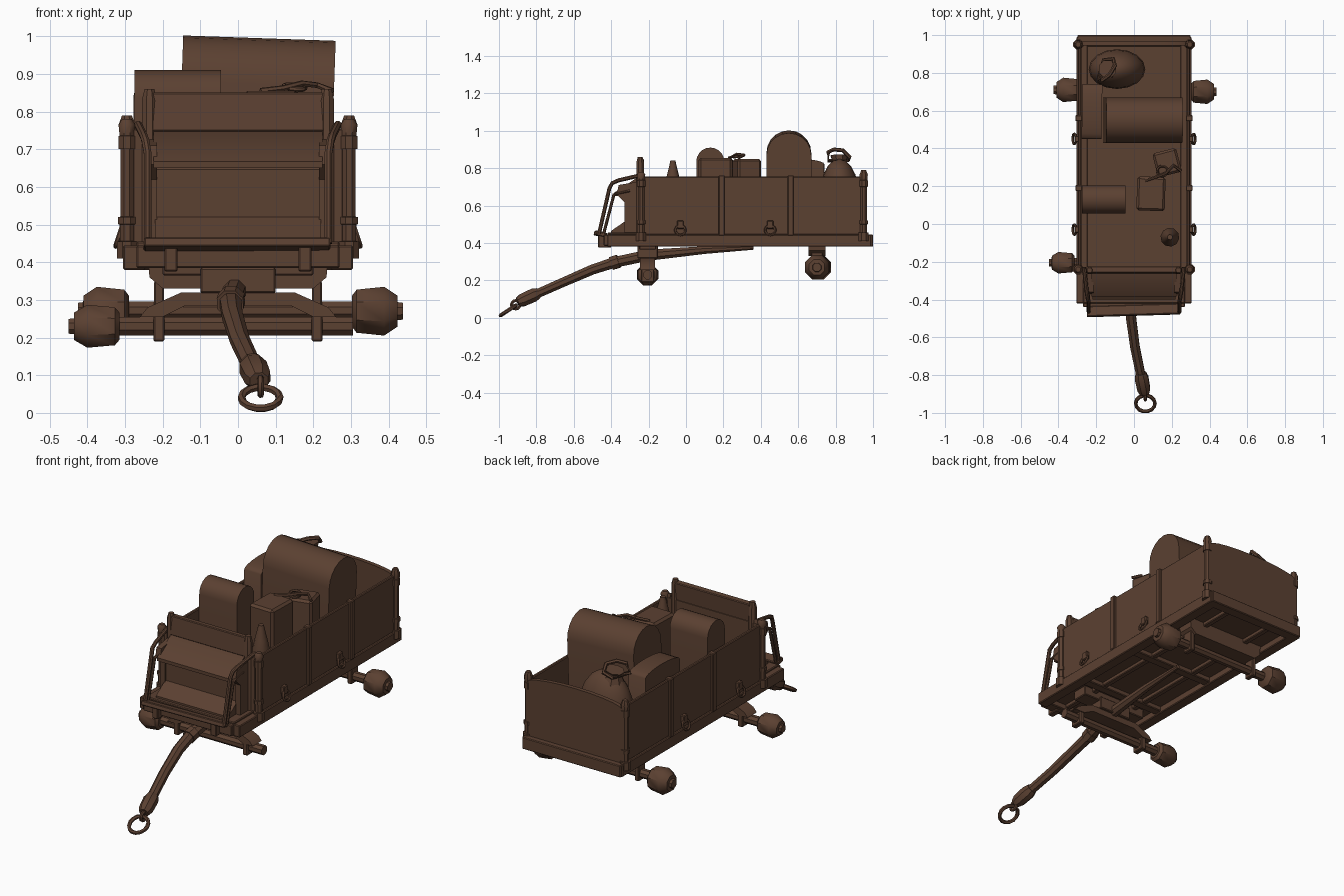
import bpy, bmesh, math
from mathutils import Vector, Matrix, Euler

if "Cube" in bpy.data.objects:
    bpy.data.objects.remove(bpy.data.objects["Cube"])

brown = bpy.data.materials.new("dark brown wood")
brown.diffuse_color = (0.105, 0.052, 0.031, 1)
brown.use_nodes = True
brown.node_tree.nodes["Principled BSDF"].inputs["Base Color"].default_value = brown.diffuse_color


def finish(name, bm, smooth=False):
    bmesh.ops.recalc_face_normals(bm, faces=bm.faces)
    me = bpy.data.meshes.new(name)
    bm.to_mesh(me)
    bm.free()
    me.materials.append(brown)
    ob = bpy.data.objects.new(name, me)
    bpy.context.collection.objects.link(ob)
    if smooth:
        bpy.ops.object.select_all(action='DESELECT')
        bpy.context.view_layer.objects.active = ob
        ob.select_set(True)
        bpy.ops.object.shade_smooth_by_angle(angle=math.radians(40))
    return ob


def box(name, x, y, z, rot=(0, 0, 0), bevel=0.004):
    """Box from min/max ranges, turned about its own centre."""
    bm = bmesh.new()
    c = [(a + b) / 2 for a, b in (x, y, z)]
    s = [b - a for a, b in (x, y, z)]
    m = Matrix.Translation(c) @ Euler(rot).to_matrix().to_4x4() @ Matrix.Diagonal((*s, 1))
    bmesh.ops.create_cube(bm, size=1, matrix=m)
    if bevel:
        bmesh.ops.bevel(bm, geom=bm.edges[:], offset=bevel, segments=1, affect='EDGES')
    return finish(name, bm)


def sweep(name, pts, radii, sides=8, closed=False):
    """Tube along points; one radius or one per point."""
    pts = [Vector(p) for p in pts]
    n = len(pts)
    if not isinstance(radii, (list, tuple)):
        radii = [radii] * n
    bm = bmesh.new()
    rings, u = [], None
    for i, p in enumerate(pts):
        a = pts[(i - 1) % n] if closed or i else p
        b = pts[(i + 1) % n] if closed or i < n - 1 else p
        t = (b - a).normalized()
        if u is None:
            u = t.orthogonal()
        u = (u - t * u.dot(t)).normalized()
        v = t.cross(u)
        rings.append([bm.verts.new(p + radii[i] * (math.cos(k) * u + math.sin(k) * v))
                      for k in [2 * math.pi * (j + .5) / sides for j in range(sides)]])
    for i in range(n if closed else n - 1):
        r, s = rings[i], rings[(i + 1) % n]
        for j in range(sides):
            k = (j + 1) % sides
            bm.faces.new((r[j], r[k], s[k], s[j]))
    if not closed:
        bm.faces.new(rings[0])
        bm.faces.new(rings[-1])
    return finish(name, bm, True)


def ring(name, centre, radius, thick, rot):
    e = Euler(rot).to_matrix()
    pts = [Vector(centre) + e @ Vector((radius * math.cos(a), radius * math.sin(a), 0))
           for a in [2 * math.pi * i / 14 for i in range(14)]]
    return sweep(name, pts, thick, 6, True)


def prism(name, profile, axis, lo, hi, rot=(0, 0, 0)):
    """Extrude a 2D profile along x (profile y,z) or y (profile x,z)."""
    bm = bmesh.new()
    place = (lambda a, b, d: (d, a, b)) if axis == 'x' else (lambda a, b, d: (a, d, b))
    f = bm.faces.new([bm.verts.new(place(a, b, lo)) for a, b in profile])
    ext = bmesh.ops.extrude_face_region(bm, geom=[f])
    new = [v for v in ext['geom'] if isinstance(v, bmesh.types.BMVert)]
    bmesh.ops.translate(bm, vec=place(0, 0, hi - lo), verts=new)
    c = sum((v.co for v in bm.verts), Vector()) / len(bm.verts)
    bmesh.ops.rotate(bm, cent=c, matrix=Euler(rot).to_matrix(), verts=bm.verts)
    return finish(name, bm, True)


def arched(name, x, y, z, rise, rot=(0, 0, 0)):
    """Bundle with a rounded top running along x."""
    c, w = sum(y) / 2, (y[1] - y[0]) / 2
    top = [(c + w * math.cos(a), z[1] - rise + rise * math.sin(a))
           for a in [math.pi * i / 10 for i in range(11)]]
    return prism(name, [(y[0], z[0]), (y[1], z[0])] + top, 'x', *x, rot)


# bed: floor, sills and cross rails
box("floor", (-.29, .29), (-.40, .97), (.415, .44))
box("rear_sill", (-.30, .30), (.94, 1.0), (.38, .445))
box("front_sill", (-.27, .27), (-.44, -.38), (.385, .445))
for i, y in enumerate((-.1, .3)):
    box(f"cross_rail_{i}", (-.26, .26), (y - .025, y + .025), (.39, .42))
for s, side in ((-1, "left"), (1, "right")):
    xs = lambda a, b: tuple(sorted((s * a, s * b)))
    box(f"{side}_sill", xs(.245, .305), (-.42, .99), (.38, .445))
    box(f"{side}_inner_rail", xs(.12, .15), (-.38, .95), (.395, .42))
    # side wall with straps, posts and hanging rings
    box(f"{side}_wall", xs(.278, .296), (-.24, .94), (.445, .755))
    for i, y in enumerate((.19, .56)):
        box(f"{side}_strap_{i}", xs(.275, .31), (y - .016, y + .016), (.44, .762))
    for i, (y, top) in enumerate(((-.24, .78), (.95, .79))):
        sweep(f"{side}_post_{i}", [(s * .295, y, z) for z in
              (.41, .455, .456, .50, .501, .52, .521, .70, .701, .735, .736, .765, top)],
              [.029, .029, .02, .02, .025, .025, .019, .019, .024, .024, .021, .024, .014])
    for i, y in enumerate((-.03, .45)):
        ring(f"{side}_tie_ring_{i}", (s * .316, y, .468), .027, .007, (0, s * 1.25, 0))
        box(f"{side}_ring_plate_{i}", xs(.29, .315), (y - .017, y + .017), (.475, .52))
    # seat rail, bent back to the front post
    sweep(f"{side}_seat_rail", [(s * .24, -.465, .45), (s * .24, -.41, .69), (s * .245, -.395, .72),
                                (s * .25, -.36, .735), (s * .265, -.23, .765)], .011)
    sweep(f"{side}_seat_strut", [(s * .24, -.44, .45), (s * .24, -.385, .66), (s * .24, -.30, .68)], .009)
    sweep(f"{side}_back_post", [(s * .235, -.245, .45), (s * .235, -.245, .83), (s * .235, -.245, .86)],
          [.022, .022, .014])
    prism(f"{side}_seat_side", [(-.33, .45), (-.24, .45), (-.24, .73), (-.36, .71), (-.37, .66), (-.33, .62)],
          'x', *xs(.215, .245))
    box(f"{side}_footboard_bracket", xs(.16, .195), (-.47, -.40), (.375, .445))

# tailgate with gently arched top
gate = [(.29 * math.cos(a), .74 + .04 * math.sin(a)) for a in [math.pi * i / 10 for i in range(11)]]
prism("tailgate", [(-.29, .44), (.29, .44)] + gate, 'y', .945, .968)

# front seat
box("front_wall", (-.28, .28), (-.25, -.23), (.44, .755))
box("backrest", (-.23, .23), (-.262, -.228), (.745, .85), (-.08, 0, 0))
prism("seat_board", [(-.385, .65), (-.385, .668), (-.26, .75), (-.24, .75), (-.24, .65)], 'x', -.225, .225)
box("kick_panel", (-.22, .22), (-.32, -.24), (.445, .65))
prism("step", [(-.40, .445), (-.40, .465), (-.32, .52), (-.31, .445)], 'x', -.22, .22)
box("footboard", (-.25, .245), (-.485, -.43), (.435, .46), (-.25, 0, .03))
box("seat_platform", (-.27, .27), (-.42, -.23), (.43, .455))

# axles, hubs and bolsters
sweep("front_axle", [(-.33, -.205, .23), (.305, -.205, .23)], .026)
sweep("rear_axle", [(-.32, .70, .272), (.32, .70, .272)], .025)


def hub(name, x, y, z, s, k=1):
    prof = [(0, .045), (.012, .062), (.085, .07), (.12, .045), (.121, .026), (.135, .024)]
    sweep(name, [(x + s * a, y, z) for a, _ in prof], [r * k for _, r in prof], 8)


hub("rear_right_hub", .303, .70, .27, 1)
hub("rear_left_hub", -.29, .71, .27, -1)
hub("front_left_hub", -.315, -.205, .23, -1, .88)
prism("rear_bolster", [(-.2, .33), (.2, .33), (.235, .36), (.24, .42), (-.24, .42), (-.235, .36)],
      'y', .655, .745)
prism("front_bolster", [(-.26, .255), (-.2, .255), (-.14, .285), (.14, .285), (.2, .255), (.26, .255),
                        (.24, .28), (.15, .32), (-.15, .32), (-.24, .28)], 'y', -.245, -.165)
box("turntable", (-.10, .10), (-.26, -.15), (.318, .385))
box("turntable_plate", (-.2, .2), (-.25, -.16), (.365, .42))
for s in (-1, 1):
    box("front_axle_clamp", (s * .21 - .015, s * .21 + .015), (-.24, -.17), (.19, .27))
    box("rear_axle_clamp", (s * .21 - .013, s * .21 + .013), (.67, .73), (.235, .35))

# drawbar running back under the bed, with collars and hitch ring
sweep("drawbar", [(0, .36, .375), (0, .1, .362), (-.005, -.2, .335), (-.02, -.38, .297), (-.015, -.5, .258),
                  (.005, -.65, .193), (.04, -.82, .118), (.052, -.88, .09)],
      [.012, .022, .032, .031, .029, .027, .026, .024])
sweep("drawbar_collar", [(-.017, -.36, .303), (-.021, -.40, .29)], .038)
sweep("drawbar_sleeve", [(.036, -.79, .132), (.04, -.815, .121), (.052, -.875, .094), (.056, -.90, .084)],
      [.03, .039, .037, .026])
ring("hitch_loop", (.06, -.91, .07), .022, .009, (0, 1.57, 0))
ring("hitch_ring", (.06, -.95, .04), .051, .0105, (.58, 0, 0))

# cargo
arched("large_bundle", (-.15, .255), (.43, .67), (.445, .995), .12, (0, .035, 0))
arched("small_bundle", (-.275, -.045), (.055, .205), (.445, .91), .075)
box("upright_box", (.015, .165), (.07, .25), (.445, .855), (0, 0, -.03), .012)
box("turned_box", (.11, .24), (.26, .39), (.445, .85), (0, 0, .25), .012)
arched("bedroll", (-.275, -.17), (.45, .74), (.445, .85), .03, (0, 0, -.02))
sweep("bottle", [(.19, -.07, z) for z in (.445, .68, .76, .82, .84)], [.05, .05, .033, .018, .014], 10)
# tied sack: stacked rounded outline
bm = bmesh.new()
bmesh.ops.create_uvsphere(bm, u_segments=16, v_segments=10, radius=1,
                          matrix=Matrix.Translation((-.09, .82, .65)) @ Matrix.Diagonal((.15, .105, .2, 1)))
finish("sack", bm, True)
sweep("sack_neck", [(-.13, .82, .80), (-.135, .82, .84), (-.14, .82, .865)], [.06, .04, .05])
sweep("sack_rope", [(-.19, .76, .84), (-.17, .76, .885), (-.13, .79, .9), (-.10, .84, .895),
                    (-.11, .875, .86), (-.16, .87, .845)], .011, 6, True)
# rope bow over the boxes
sweep("box_rope", [(.06, .23, .855), (.12, .25, .862), (.17, .27, .875), (.21, .31, .87), (.25, .28, .855)], .008, 6)
ring("rope_bow", (.15, .28, .865), .028, .007, (.2, .1, 0))
